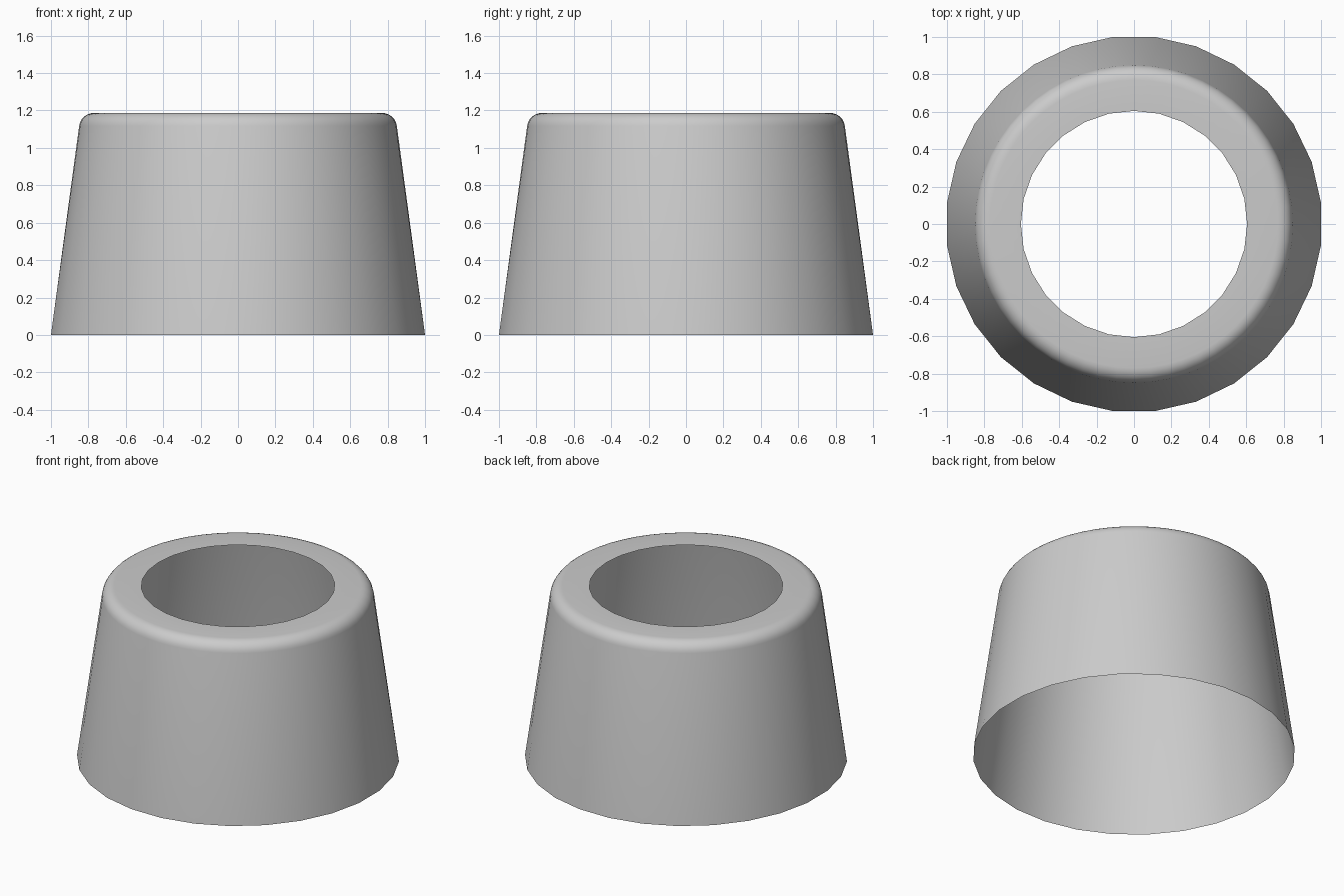
import bpy
import bmesh
from math import cos, sin, pi, radians

if "Cube" in bpy.data.objects:
    bpy.data.objects.remove(bpy.data.objects["Cube"], do_unlink=True)

SIDES = 28            # sides of the coarse hole and base outlines
STEPS = SIDES * 2     # the rounded shoulder is twice as fine
HEIGHT = 1.187
HOLE, BASE = 0.605, 1.0
FILLET, SHOULDER = 0.08, 0.77
SLOPE = radians(7.6)
ARC_STEPS = 6
CHORD = cos(pi / SIDES)

# Plain grey material
grey = bpy.data.materials.new("plain_grey")
grey.use_nodes = True
colour = (0.6, 0.6, 0.6, 1)
grey.diffuse_color = colour
grey.node_tree.nodes["Principled BSDF"].inputs["Base Color"].default_value = colour

bm = bmesh.new()


def ring(z, radius_at):
    """Circle of vertices whose radius may alternate around the axis."""
    verts = []
    for i in range(STEPS):
        a = 2 * pi * i / STEPS
        r = radius_at(i)
        verts.append(bm.verts.new((r * cos(a), r * sin(a), z)))
    return verts


# Hole edge: corners on even steps, chord midpoints on odd steps
rings = [ring(HEIGHT, lambda i: HOLE * (CHORD if i % 2 else 1))]

# Rounded shoulder from the flat top into the sloping wall
for k in range(ARC_STEPS + 1):
    a = pi / 2 + (SLOPE - pi / 2) * k / ARC_STEPS
    r = SHOULDER + FILLET * cos(a)
    rings.append(ring(HEIGHT - FILLET + FILLET * sin(a), lambda i: r))

# Open base edge: turned half a side against the hole
rings.append(ring(0, lambda i: BASE / (CHORD if i % 2 else 1)))

for upper, lower in zip(rings, rings[1:]):
    for i in range(STEPS):
        j = (i + 1) % STEPS
        bm.faces.new((upper[i], lower[i], lower[j], upper[j]))

mesh = bpy.data.meshes.new("tapered_collar")
bm.to_mesh(mesh)
bm.free()
mesh.materials.append(grey)
collar = bpy.data.objects.new("tapered_collar", mesh)
bpy.context.collection.objects.link(collar)

bpy.ops.object.select_all(action="DESELECT")
collar.select_set(True)
bpy.context.view_layer.objects.active = collar
bpy.ops.object.shade_smooth_by_angle(angle=radians(40))
